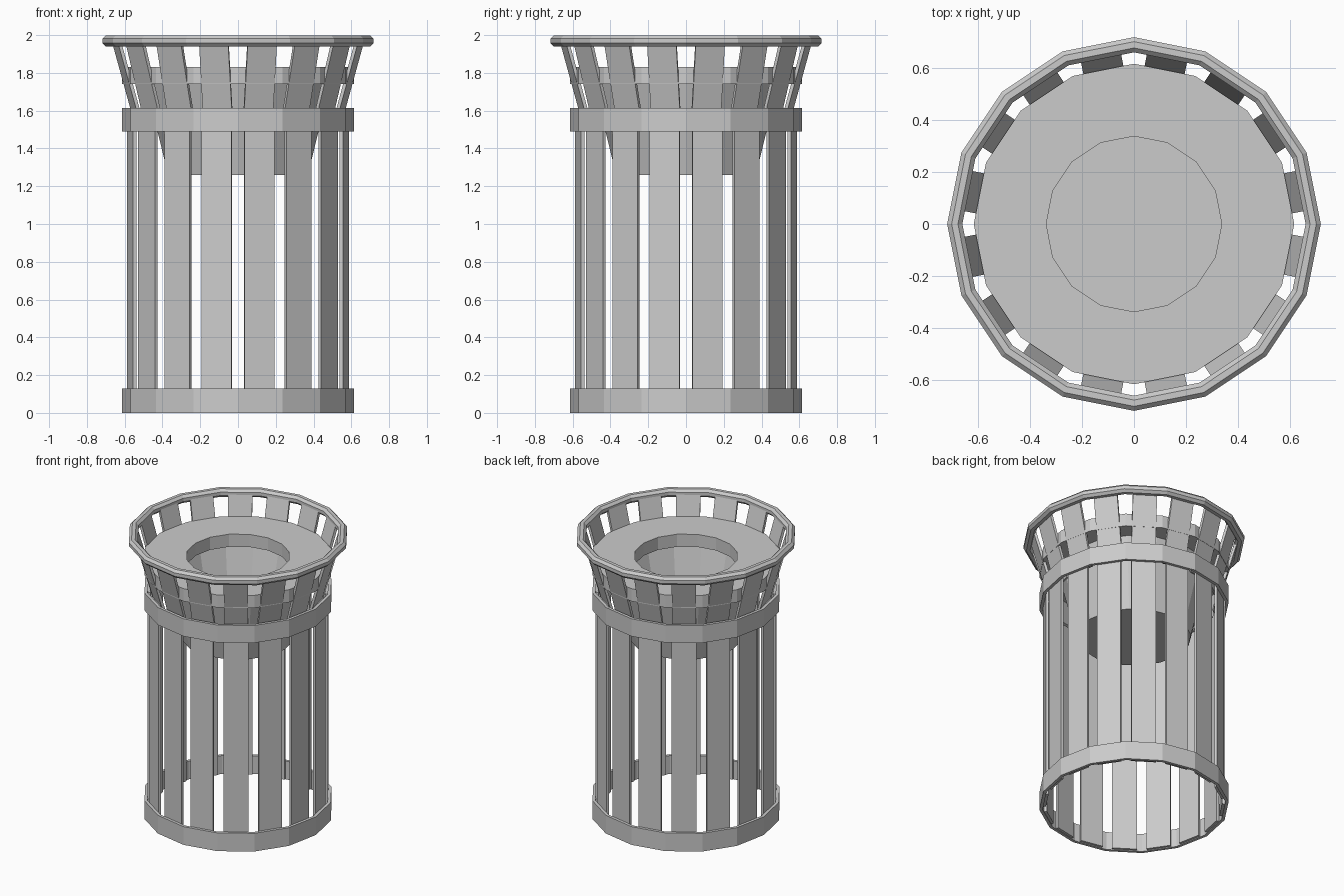
import bpy, bmesh, math
from mathutils import Matrix, Vector

SIDES = 16
STEP = math.tau / SIDES

cube = bpy.data.objects.get("Cube")
if cube:
    bpy.data.objects.remove(cube, do_unlink=True)

grey = bpy.data.materials.new("grey metal")
grey.use_nodes = True
grey.diffuse_color = (0.6, 0.6, 0.6, 1)
grey.node_tree.nodes["Principled BSDF"].inputs["Base Color"].default_value = (0.6, 0.6, 0.6, 1)


def finish(name, bm):
    bmesh.ops.remove_doubles(bm, verts=bm.verts, dist=0.0001)
    bmesh.ops.recalc_face_normals(bm, faces=bm.faces)
    mesh = bpy.data.meshes.new(name)
    bm.to_mesh(mesh)
    bm.free()
    mesh.materials.append(grey)
    obj = bpy.data.objects.new(name, mesh)
    bpy.context.collection.objects.link(obj)
    return obj


def lathe(name, profile):
    """Turn a closed (radius, height) profile into a sixteen-sided ring."""
    bm = bmesh.new()
    verts = [bm.verts.new((r, 0, z)) for r, z in profile]
    edges = [bm.edges.new((verts[i - 1], verts[i])) for i in range(len(verts))]
    bmesh.ops.spin(bm, geom=verts + edges, axis=(0, 0, 1), cent=(0, 0, 0),
                   angle=math.tau, steps=SIDES)
    return finish(name, bm)


def slats(name, low, high, width, depth):
    """Ring of flat bars whose outer faces run from low to high (radius, height)."""
    bm = bmesh.new()
    a, b = Vector((low[0], 0, low[1])), Vector((high[0], 0, high[1]))
    along = (b - a).normalized()
    outward = Vector((along.z, 0, -along.x))
    frame = Matrix((outward, (0, 1, 0), along)).transposed().to_4x4()
    place = Matrix.Translation((a + b) / 2 - outward * depth / 2) @ frame
    size = Matrix.Diagonal((depth, width, (b - a).length, 1))
    for i in range(SIDES):
        turn = Matrix.Rotation((i + 0.5) * STEP, 4, 'Z')
        bmesh.ops.create_cube(bm, size=1, matrix=turn @ place @ size)
    return finish(name, bm)


# Flat hoops around the body
for name, bottom, top in (("bottom_band", 0, 0.13), ("upper_band", 1.49, 1.615)):
    lathe(name, [(0.594, bottom), (0.615, bottom), (0.615, top), (0.594, top)])

# Upright bars and the flared bars above them
slats("body_slats", (0.583, 0.005), (0.583, 1.6), 0.16, 0.018)
slats("flared_slats", (0.54, 1.52), (0.665, 1.965), 0.157, 0.018)

# Rounded rim
tube = 0.0315
lathe("top_rim", [(0.688 + tube * math.cos((k + 0.5) * math.tau / 8),
                   1.97 + tube * math.sin((k + 0.5) * math.tau / 8)) for k in range(8)])

# Lid with a round opening
lathe("lid", [(0.337, 1.74), (0.615, 1.74), (0.615, 1.83), (0.337, 1.83)])

# Tapered bucket hanging below the lid
lathe("bucket", [(0, 1.26), (0.37, 1.26), (0.487, 1.74), (0.47, 1.74), (0.356, 1.275), (0, 1.275)])
